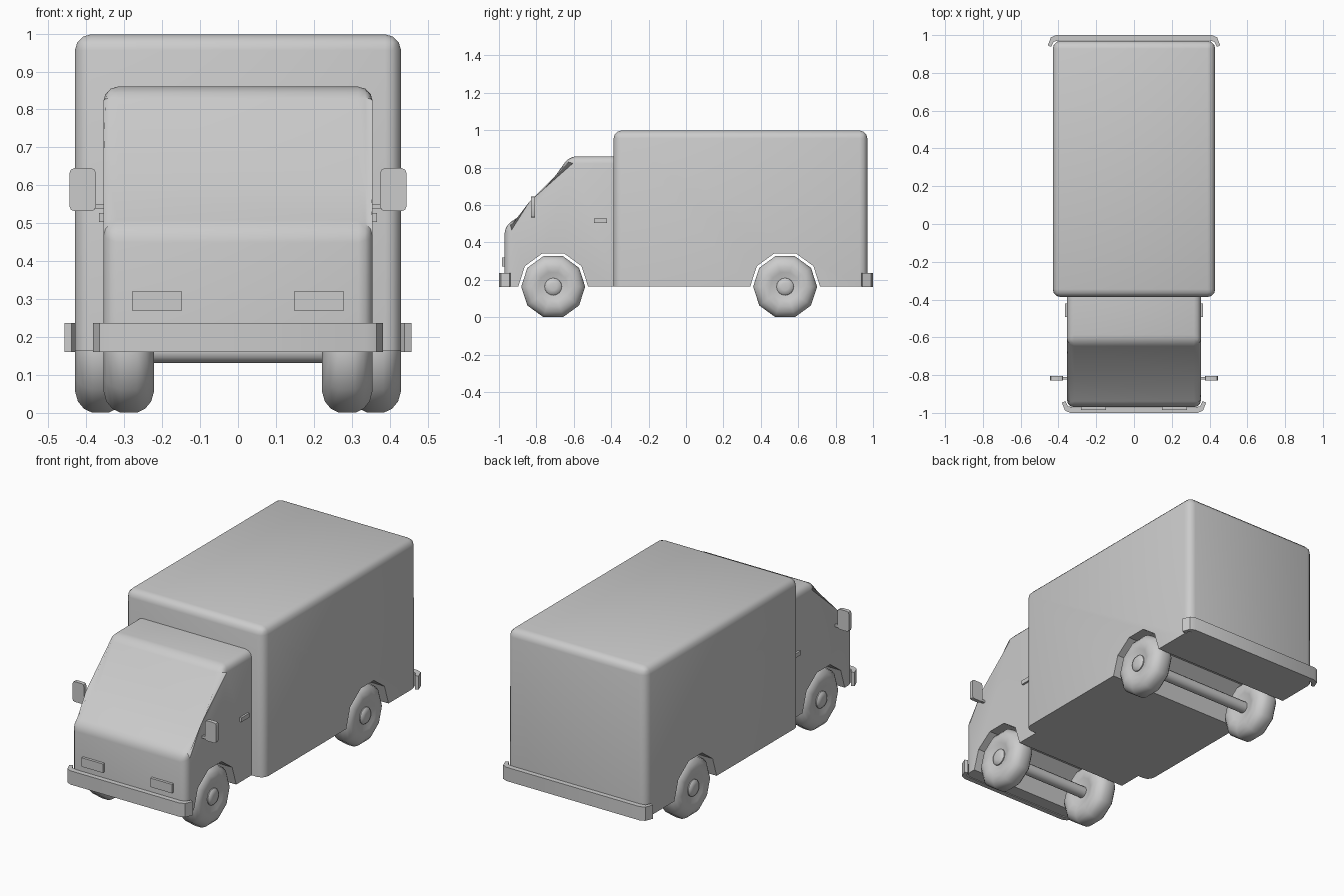
import bpy
import bmesh
from math import cos, sin, pi, radians
from mathutils import Vector

cube = bpy.data.objects.get("Cube")
if cube:
    bpy.data.objects.remove(cube, do_unlink=True)

GREY = (0.6, 0.6, 0.6, 1)
paint = bpy.data.materials.new("plain grey")
paint.use_nodes = True
paint.diffuse_color = GREY
paint.node_tree.nodes["Principled BSDF"].inputs["Base Color"].default_value = GREY

AXLE_Z, WHEEL_R, FLOOR = 0.163, 0.171, 0.163
FRONT_AXLE, REAR_AXLE = -0.71, 0.53


def finish(name, bm, angle=30):
    """Turn a bmesh into a shaded, painted object."""
    bmesh.ops.recalc_face_normals(bm, faces=bm.faces)
    mesh = bpy.data.meshes.new(name)
    bm.to_mesh(mesh)
    bm.free()
    mesh.materials.append(paint)
    mesh.shade_smooth()
    mesh.set_sharp_from_angle(angle=radians(angle))
    obj = bpy.data.objects.new(name, mesh)
    bpy.context.collection.objects.link(obj)
    return obj


def prism(name, outline, place, lo, hi, bevel=0, rule=None, segments=3):
    """Extrude a 2D outline from lo to hi, rounding the edges the rule picks."""
    bm = bmesh.new()
    a = [bm.verts.new(place(u, v, lo)) for u, v in outline]
    b = [bm.verts.new(place(u, v, hi)) for u, v in outline]
    bm.faces.new(a)
    bm.faces.new(b)
    for i in range(len(a)):
        j = (i + 1) % len(a)
        bm.faces.new((a[i], a[j], b[j], b[i]))
    if bevel:
        edges = [e for e in bm.edges if rule(e.verts[0].co, e.verts[1].co)]
        bmesh.ops.bevel(bm, geom=edges, offset=bevel, segments=segments,
                        profile=0.5, affect='EDGES', clamp_overlap=True)
    return finish(name, bm)


def side(u, v, w):
    return (w, u, v)


def plan(u, v, w):
    return (u, v, w)


def block(name, x, y, z, bevel=0, rule=lambda p, q: True):
    outline = [(y[0], z[0]), (y[1], z[0]), (y[1], z[1]), (y[0], z[1])]
    return prism(name, outline, side, x[0], x[1], bevel, rule, 2)


def arch(y):
    """Wheel arch outline, from front to back."""
    return [(y - 0.187 * cos(i * pi / 5), AXLE_Z + 0.187 * sin(i * pi / 5))
            for i in range(6)]


def lathe(name, profile, y, sides, angle=40):
    """Spin (x, radius) points about the axle line."""
    bm = bmesh.new()
    rings = []
    for x, r in profile:
        rings.append([bm.verts.new((x, y + r * cos(2 * pi * k / sides),
                                    AXLE_Z + r * sin(2 * pi * k / sides)))
                      for k in range(sides)])
    for a, b in zip(rings, rings[1:]):
        for k in range(sides):
            m = (k + 1) % sides
            bm.faces.new((a[k], a[m], b[m], b[k]))
    bm.faces.new(rings[0])
    bm.faces.new(rings[-1])
    return finish(name, bm, angle)


# Cargo box with rounded top and corners
box = [(-0.387, FLOOR)] + arch(REAR_AXLE) + [(0.97, FLOOR), (0.97, 0.998), (-0.387, 0.998)]
prism("cargo_box", box, side, -0.43, 0.43, 0.042,
      lambda p, q: max(p.z, q.z) > 0.9)

# Cab with sloping bonnet and windscreen
cab = [(-0.97, FLOOR)] + arch(FRONT_AXLE) + [(-0.37, FLOOR), (-0.37, 0.86),
       (-0.625, 0.86), (-0.81, 0.59), (-0.97, 0.487)]


def cab_rule(p, q):
    at_back = p.y > -0.4 and q.y > -0.4
    crease = abs(p.y + 0.81) < 0.01 and abs(q.y + 0.81) < 0.01
    return max(p.z, q.z) > 0.4 and not at_back and not crease


prism("cab", cab, side, -0.355, 0.355, 0.038, cab_rule)

# Wrap-around bumpers
for name, s, w in (("front_bumper", -1, 0.382), ("rear_bumper", 1, 0.457)):
    half = [(w - 0.045, 1.0), (w - 0.017, 0.988), (w, 0.945)]
    inner = [(w - 0.018, 0.938), (w - 0.032, 0.965), (w - 0.06, 0.972)]
    right = half + inner
    outline = right + [(-x, y) for x, y in reversed(right)]
    prism(name, [(x, s * y) for x, y in outline], plan, 0.16, 0.237)

# Wheels, hubs and axles
for end, y, outer in (("front", FRONT_AXLE, 0.355), ("rear", REAR_AXLE, 0.43)):
    face = [(0.018, 0.045), (0.006, 0.08), (0.0, 0.11), (0.008, 0.14),
            (0.024, 0.16), (0.046, WHEEL_R)]
    tyre = face + [(0.134 - d, r) for d, r in reversed(face)]
    hub = [(0.03, 0.047), (0.012, 0.046), (0.004, 0.038), (0.0, 0.02)]
    for label, s in (("left", 1), ("right", -1)):
        lathe(f"{end}_{label}_wheel", [(s * (outer - d), r) for d, r in tyre], y, 10)
        lathe(f"{end}_{label}_hub", [(s * (outer - d), r) for d, r in hub], y, 16)
    reach = outer - 0.1
    lathe(f"{end}_axle", [(-reach, 0.032), (reach, 0.032)], y, 12)

# Headlights, door handles and mirrors on both sides
for label, s in (("left", 1), ("right", -1)):
    def span(a, b):
        return sorted((s * a, s * b))

    block(f"{label}_headlight", span(0.147, 0.28), (-0.985, -0.96), (0.27, 0.32))
    block(f"{label}_door_handle", span(0.345, 0.366), (-0.492, -0.422), (0.503, 0.527))
    block(f"{label}_mirror", span(0.375, 0.444), (-0.828, -0.806), (0.532, 0.645), 0.012,
          lambda p, q: abs(p.y - q.y) > 0.01)
    block(f"{label}_mirror_arm", span(0.34, 0.385), (-0.824, -0.81), (0.537, 0.551))
